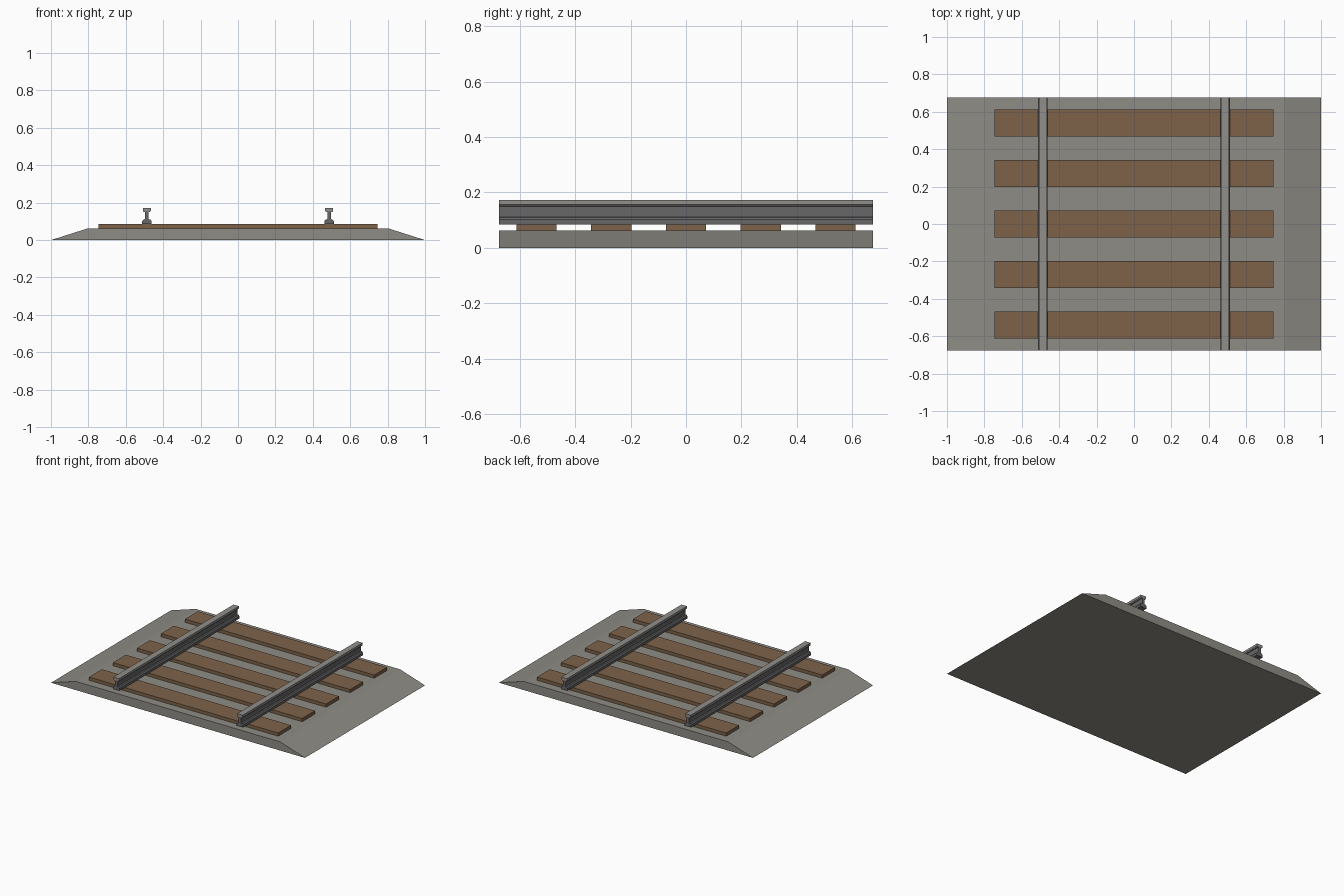
import bpy
import bmesh

cube = bpy.data.objects.get("Cube")
if cube:
    bpy.data.objects.remove(cube, do_unlink=True)

LENGTH = 1.35
BED_TOP = 0.062
TIE_TOP = 0.085


def material(name, colour):
    mat = bpy.data.materials.new(name)
    mat.use_nodes = True
    rgba = (*colour, 1)
    mat.diffuse_color = rgba
    mat.node_tree.nodes["Principled BSDF"].inputs["Base Color"].default_value = rgba
    return mat


gravel = material("gravel grey", (0.275, 0.265, 0.235))
wood = material("tie brown", (0.205, 0.123, 0.066))
steel = material("dark steel", (0.135, 0.135, 0.14))
polished = material("worn steel", (0.28, 0.275, 0.26))


def extrude_profile(name, half, mats, x=0, y=0, length=LENGTH):
    """Mirror a half outline (x, z), bottom to top, and extrude it along y."""
    outline = half + [(-px, pz) for px, pz in reversed(half)]
    bm = bmesh.new()
    face = bm.faces.new([bm.verts.new((px, -length / 2, pz)) for px, pz in outline])
    new = bmesh.ops.extrude_face_region(bm, geom=[face], use_keep_orig=True)["geom"]
    moved = [v for v in new if isinstance(v, bmesh.types.BMVert)]
    bmesh.ops.translate(bm, verts=moved, vec=(0, length, 0))
    bmesh.ops.recalc_face_normals(bm, faces=bm.faces)
    mesh = bpy.data.meshes.new(name)
    bm.to_mesh(mesh)
    bm.free()
    obj = bpy.data.objects.new(name, mesh)
    obj.location = (x, y, 0)
    for mat in mats:
        mesh.materials.append(mat)
    bpy.context.collection.objects.link(obj)
    return obj


# Ballast bed with sloping shoulders
extrude_profile("ballast_bed", [(1, 0), (0.805, BED_TOP)], [gravel])

# Wooden cross ties
for i in range(5):
    extrude_profile(f"cross_tie_{i + 1}", [(0.745, BED_TOP - 0.002), (0.745, TIE_TOP)],
                    [wood], y=(i - 2) * 0.27, length=0.145)

# Rails: wide foot and thin web in dark steel, worn head on top
foot_and_web = [(0.025, TIE_TOP), (0.025, 0.102), (0.018, 0.11),
                (0.009, 0.112), (0.009, 0.154)]
head = [(0.016, 0.15), (0.022, 0.156), (0.022, 0.172)]
for side, sign in (("left", 1), ("right", -1)):
    extrude_profile(f"{side}_rail_body", foot_and_web, [steel], x=sign * 0.487)
    extrude_profile(f"{side}_rail_head", head, [polished], x=sign * 0.487)
